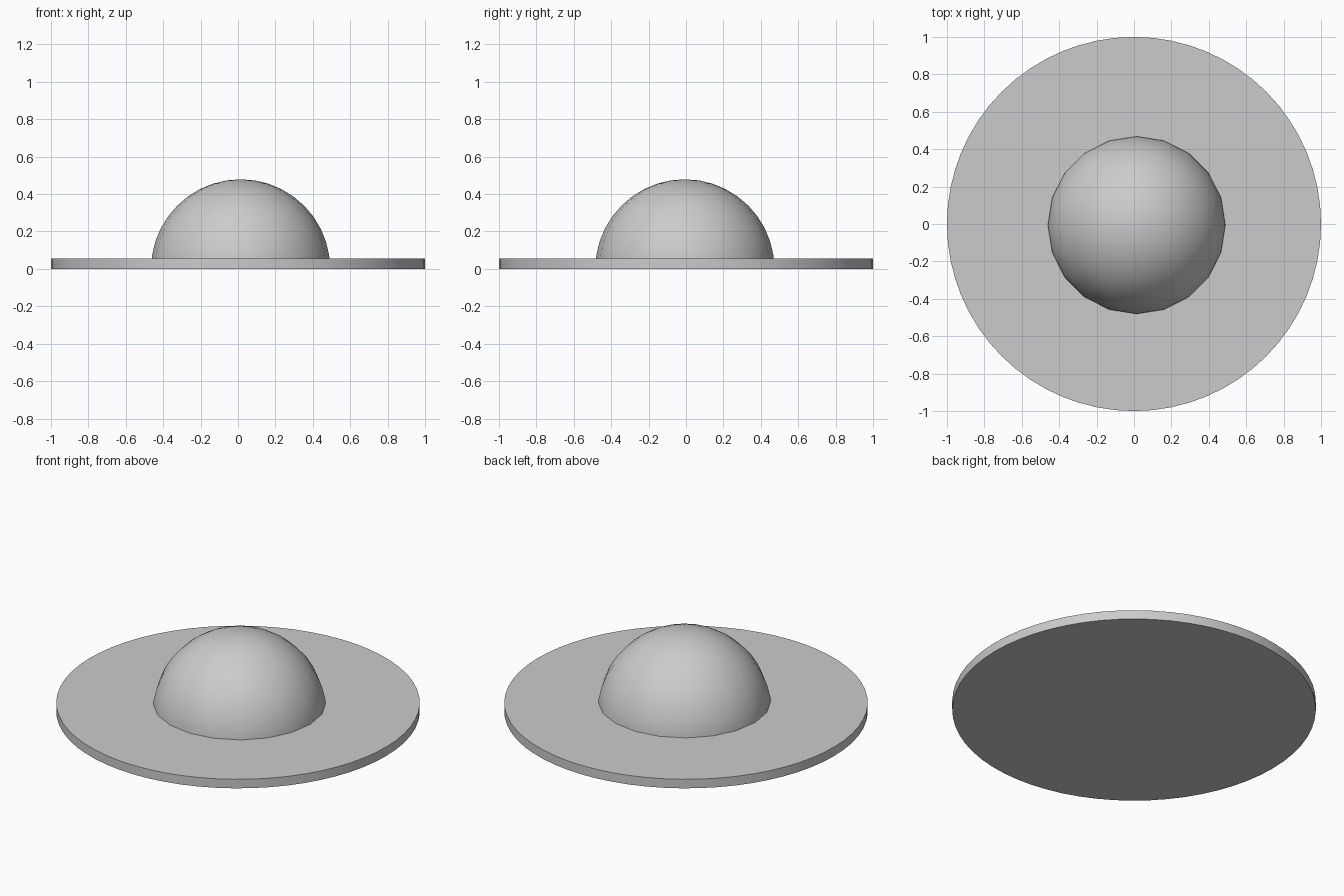
import bpy, bmesh

if "Cube" in bpy.data.objects:
    bpy.data.objects.remove(bpy.data.objects["Cube"])

DISC_R, DISC_H = 1.0, 0.055
DOME_R, DOME_X, DOME_Y = 0.479, 0.014, -0.006


def finish(bm, name, location, angle):
    mesh = bpy.data.meshes.new(name)
    bm.to_mesh(mesh)
    bm.free()
    obj = bpy.data.objects.new(name, mesh)
    obj.location = location
    bpy.context.collection.objects.link(obj)
    bpy.ops.object.select_all(action='DESELECT')
    obj.select_set(True)
    bpy.context.view_layer.objects.active = obj
    bpy.ops.object.shade_smooth_by_angle(angle=angle)
    return obj


# Thin round base plate
bm = bmesh.new()
bmesh.ops.create_cone(bm, cap_ends=True, segments=64,
                      radius1=DISC_R, radius2=DISC_R, depth=DISC_H)
finish(bm, "base_disc", (0, 0, DISC_H / 2), 0.6)

# Dome: sphere trimmed just inside the plate
bm = bmesh.new()
bmesh.ops.create_uvsphere(bm, u_segments=20, v_segments=20, radius=DOME_R)
bmesh.ops.bisect_plane(bm, geom=bm.verts[:] + bm.edges[:] + bm.faces[:],
                       plane_co=(0, 0, DISC_H - 0.01), plane_no=(0, 0, 1),
                       clear_inner=True)
bmesh.ops.holes_fill(bm, edges=[e for e in bm.edges if e.is_boundary], sides=0)
bmesh.ops.recalc_face_normals(bm, faces=bm.faces[:])
finish(bm, "dome", (DOME_X, DOME_Y, 0), 0.6)
